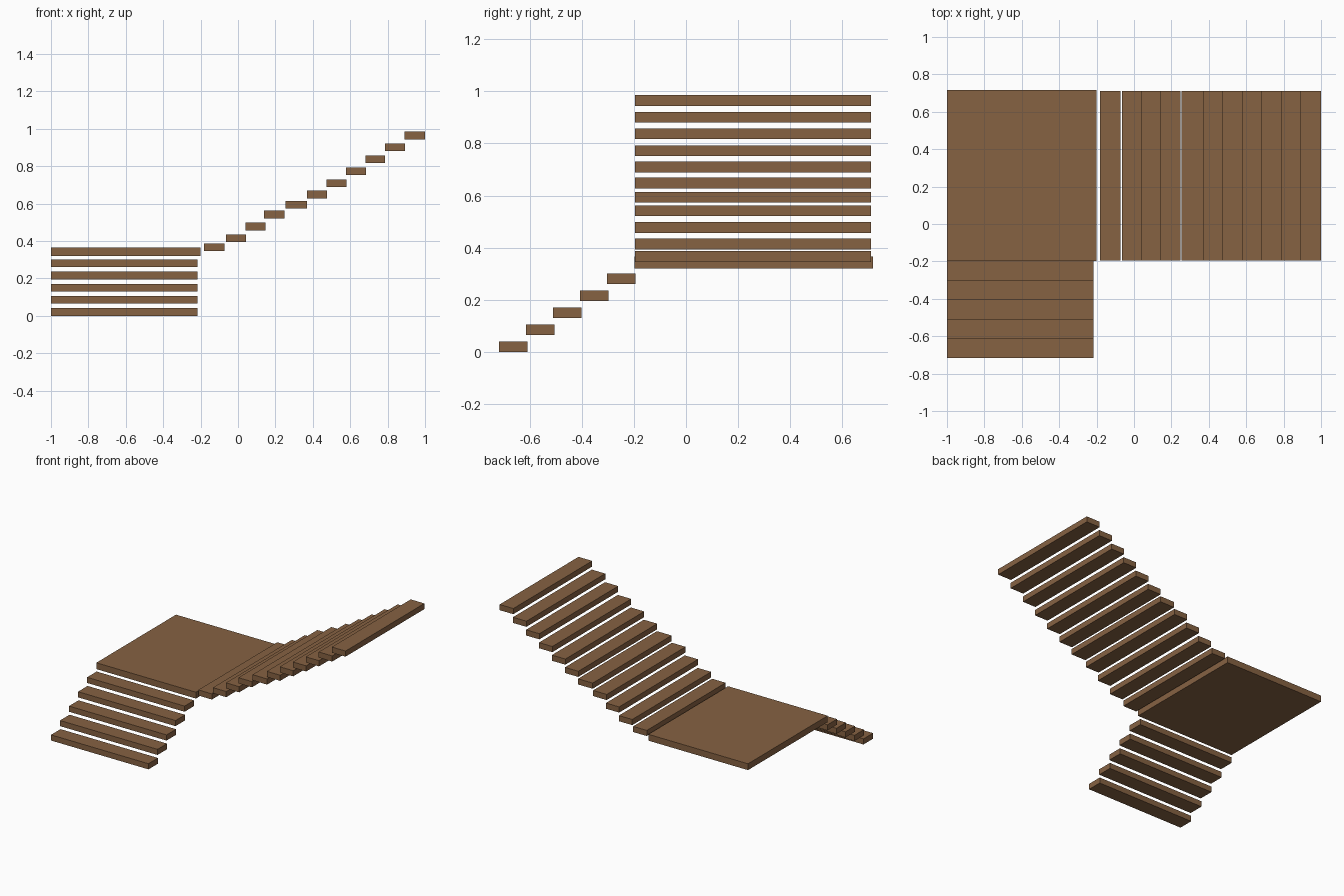
import bpy

if "Cube" in bpy.data.objects:
    bpy.data.objects.remove(bpy.data.objects["Cube"])

# One wood colour for everything
wood = bpy.data.materials.new("brown_wood")
wood.diffuse_color = (0.24, 0.122, 0.055, 1)
wood.use_nodes = True
wood.node_tree.nodes["Principled BSDF"].inputs["Base Color"].default_value = wood.diffuse_color


def slab(name, x0, x1, y0, y1, z0, z1):
    """Flat-faced board between the given limits."""
    bpy.ops.mesh.primitive_cube_add(
        size=1, location=((x0 + x1) / 2, (y0 + y1) / 2, (z0 + z1) / 2))
    ob = bpy.context.object
    ob.name = name
    ob.scale = (x1 - x0, y1 - y0, z1 - z0)
    bpy.ops.object.transform_apply(location=False, rotation=False, scale=True)
    ob.data.materials.append(wood)


THICK = 0.041

# Lower flight, climbing towards +y
for i in range(5):
    y = -0.717 + i * 0.1035
    z = i * 0.065
    slab(f"lower_step_{i + 1}", -1, -0.217, y, y + 0.109, z, z + THICK)

# Square landing at the turn
slab("landing", -1, -0.2, -0.197, 0.717, 0.32, 0.366)

# Upper flight, climbing towards +x; (start x, end x, bottom z) as spacing is uneven
upper = [(-0.182, -0.073, 0.346), (-0.065, 0.042, 0.394), (0.04, 0.146, 0.457),
         (0.14, 0.249, 0.521), (0.253, 0.37, 0.573), (0.368, 0.475, 0.628),
         (0.472, 0.58, 0.689), (0.577, 0.684, 0.752), (0.681, 0.787, 0.817),
         (0.785, 0.893, 0.88), (0.89, 1.0, 0.944)]
for i, (x0, x1, z) in enumerate(upper):
    slab(f"upper_step_{i + 1}", x0, x1, -0.195, 0.71, z, z + THICK)
